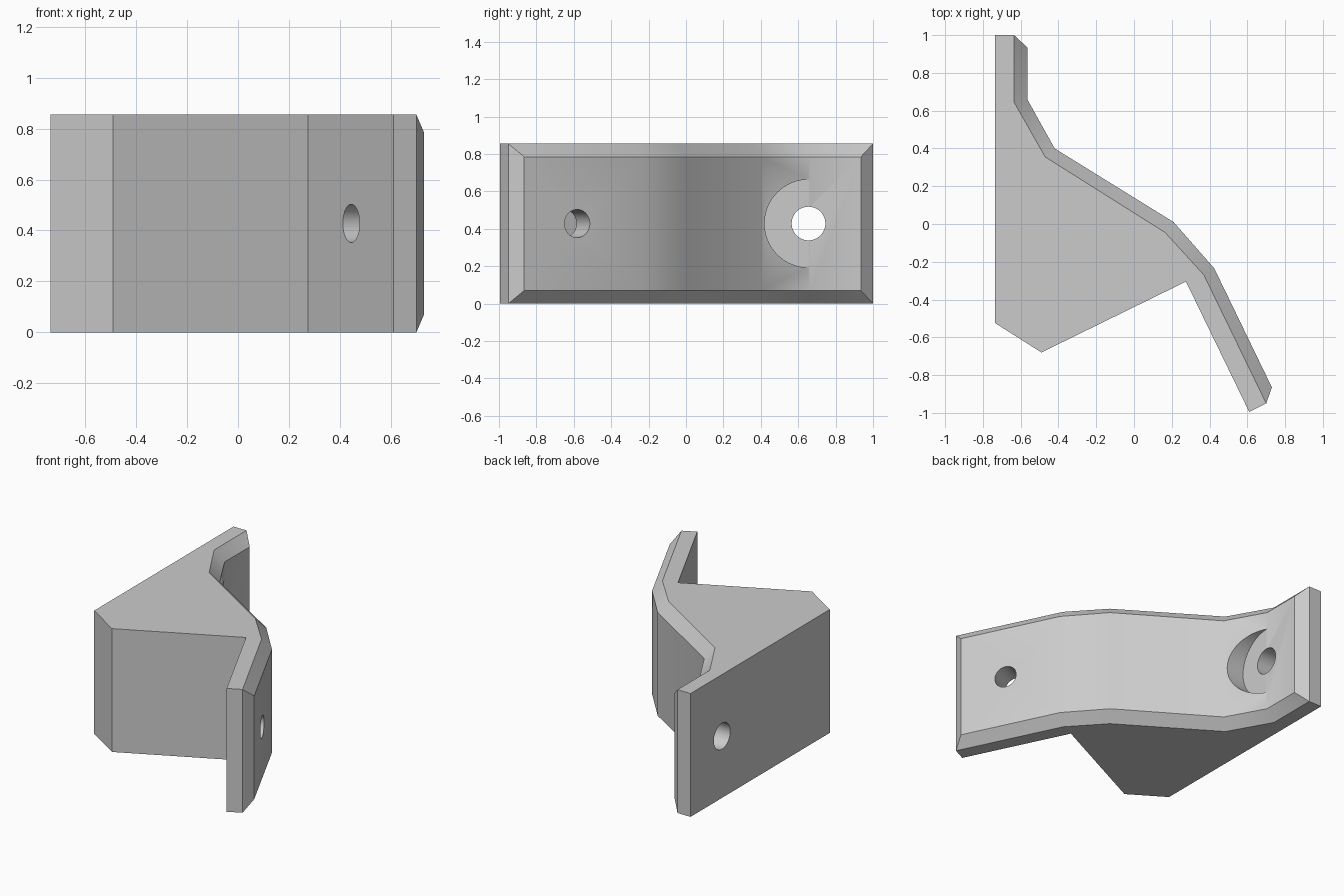
import bpy, bmesh, math
from mathutils import Vector

cube = bpy.data.objects.get("Cube")
if cube:
    bpy.data.objects.remove(cube, do_unlink=True)

HEIGHT, BEVEL, MID = 0.855, 0.07, 0.428

grey = bpy.data.materials.new("plain_grey")
grey.use_nodes = True
COLOUR = (0.6, 0.6, 0.6, 1)
grey.diffuse_color = COLOUR
grey.node_tree.nodes["Principled BSDF"].inputs["Base Color"].default_value = COLOUR

# Plan outlines: rear side, bevel rim and raised contact face
rear = [(0.61, -0.995), (0.275, -0.305), (-0.49, -0.68), (-0.735, -0.525), (-0.735, 1.0)]
rim = [(-0.635, 1.0), (-0.635, 0.645), (-0.47, 0.355), (0.165, -0.045), (0.37, -0.27), (0.70, -0.95)]
face = [(-0.565, 0.935), (-0.565, 0.66), (-0.42, 0.40), (0.21, 0.01), (0.425, -0.235), (0.73, -0.865)]

# Bracket body: prism with a bevelled border around the contact face
bm = bmesh.new()


def ring(points, z):
    return [bm.verts.new((x, y, z)) for x, y in points]


low, high = ring(rear + rim, 0), ring(rear + rim, HEIGHT)
face_low, face_high = ring(face, BEVEL), ring(face, HEIGHT - BEVEL)
bm.faces.new(low)
bm.faces.new(high)
n = len(rear)


def strip(a, b):
    for i in range(len(a) - 1):
        bm.faces.new((a[i], a[i + 1], b[i + 1], b[i]))


strip(low[:n + 1], high[:n + 1])
strip([low[-1], low[0]], [high[-1], high[0]])
strip(low[n:], face_low)
strip(face_low, face_high)
strip(face_high, high[n:])
for i in (0, -1):
    bm.faces.new((low[n:][i], face_low[i], face_high[i], high[n:][i]))
bmesh.ops.recalc_face_normals(bm, faces=bm.faces)
mesh = bpy.data.meshes.new("bracket_body")
bm.to_mesh(mesh)
bm.free()
mesh.materials.append(grey)
body = bpy.data.objects.new("bracket_body", mesh)
bpy.context.collection.objects.link(body)


# Drilled holes and counterbore
def drill(name, start, end, radius):
    start, end = Vector(start), Vector(end)
    axis = end - start
    bpy.ops.mesh.primitive_cylinder_add(
        vertices=64, radius=radius, depth=axis.length, location=(start + end) / 2,
        rotation=axis.to_track_quat("Z", "Y").to_euler())
    cutter = bpy.context.object
    cutter.name = name
    cutter.data.materials.append(grey)
    cutter.hide_render = True
    cutter.display_type = "WIRE"
    cut = body.modifiers.new(name, "BOOLEAN")
    cut.operation, cut.solver, cut.object = "DIFFERENCE", "EXACT", cutter
    return cutter


cutters = [
    drill("counterbore_cutter", (-0.5645, 0.655, MID), (0.1, 0.655, MID), 0.235),
    drill("flange_hole_cutter", (-0.9, 0.655, MID), (-0.3, 0.655, MID), 0.09),
    drill("arm_hole_cutter", (0.34, -0.704, MID), (0.70, -0.53, MID), 0.075),
]

# Apply the cuts, then shade smoothly with sharp edges kept
bpy.ops.object.select_all(action="DESELECT")
body.select_set(True)
bpy.context.view_layer.objects.active = body
for modifier in list(body.modifiers):
    bpy.ops.object.modifier_apply(modifier=modifier.name)
for cutter in cutters:
    bpy.data.objects.remove(cutter, do_unlink=True)
bpy.ops.object.shade_smooth_by_angle(angle=math.radians(32))
